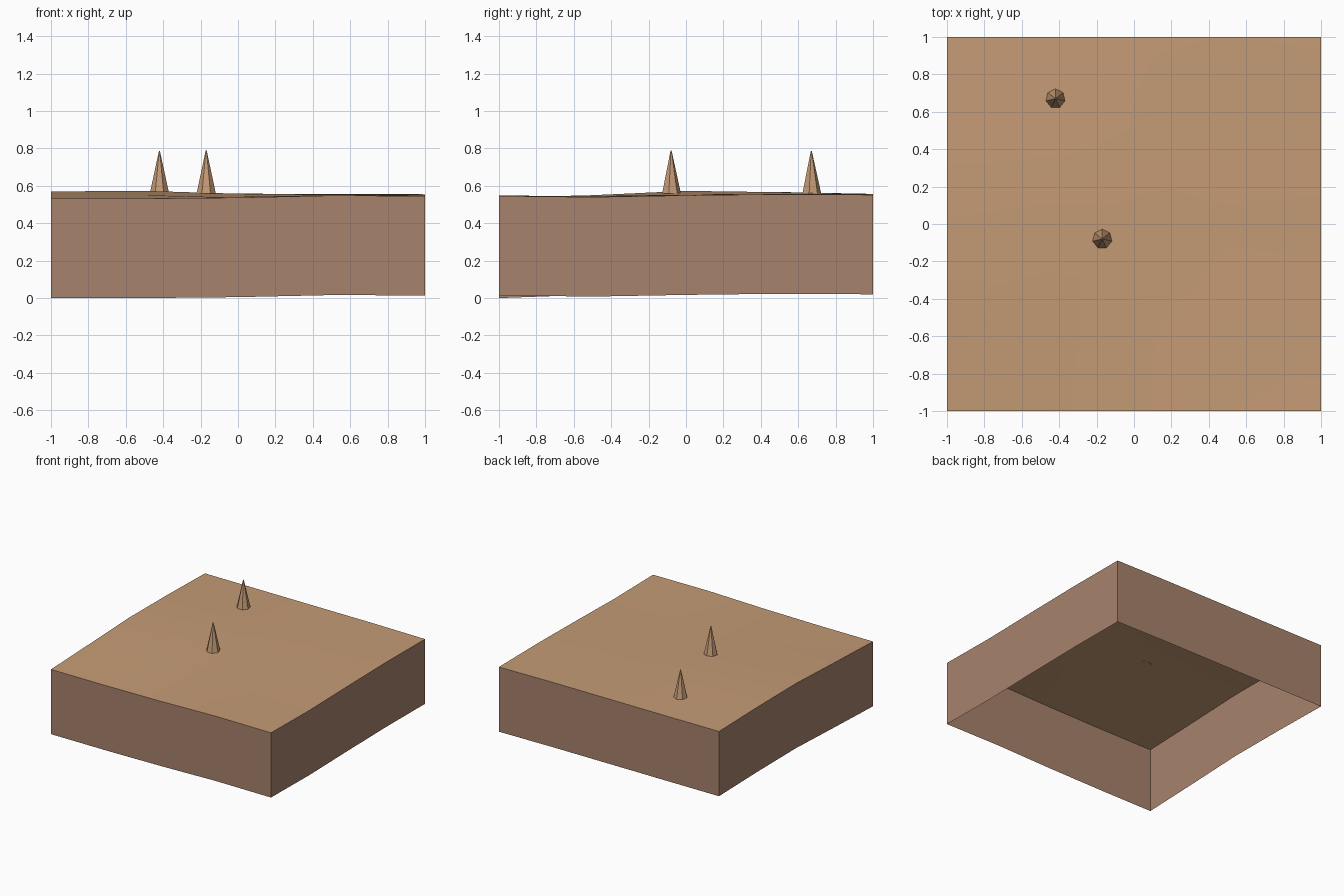
import bpy, bmesh, math

cube = bpy.data.objects.get("Cube")
if cube:
    bpy.data.objects.remove(cube, do_unlink=True)


def make_material(name, rgb):
    mat = bpy.data.materials.new(name)
    mat.use_nodes = True
    color = (*rgb, 1)
    mat.diffuse_color = color
    mat.node_tree.nodes["Principled BSDF"].inputs["Base Color"].default_value = color
    return mat


sand = make_material("sand", (0.56, 0.33, 0.18))
earth = make_material("brown earth", (0.39, 0.225, 0.15))

# Gentle ground heights: rows run front to back, columns left to right
HEIGHTS = [
    (0.532, 0.532, 0.537, 0.548, 0.546),
    (0.550, 0.550, 0.545, 0.545, 0.540),
    (0.570, 0.573, 0.558, 0.553, 0.549),
    (0.567, 0.566, 0.558, 0.557, 0.555),
    (0.557, 0.556, 0.556, 0.556, 0.552),
]
DEPTH = 0.532
N = len(HEIGHTS)


def finish(bm, name, materials):
    mesh = bpy.data.meshes.new(name)
    bm.to_mesh(mesh)
    bm.free()
    for mat in materials:
        mesh.materials.append(mat)
    obj = bpy.data.objects.new(name, mesh)
    bpy.context.collection.objects.link(obj)
    return obj


# Ground sheet with an open-bottomed skirt dropped from its border
bm = bmesh.new()
bmesh.ops.create_grid(bm, x_segments=N - 1, y_segments=N - 1, size=1)
for v in bm.verts:
    col = round((v.co.x + 1) / 2 * (N - 1))
    row = round((v.co.y + 1) / 2 * (N - 1))
    v.co.z = HEIGHTS[row][col]
bmesh.ops.triangulate(bm, faces=bm.faces[:])
border = [e for e in bm.edges if e.is_boundary]
skirt = bmesh.ops.extrude_edge_only(bm, edges=border)["geom"]
for item in skirt:
    if isinstance(item, bmesh.types.BMVert):
        item.co.z -= DEPTH
    elif isinstance(item, bmesh.types.BMFace):
        item.material_index = 1
bm.normal_update()
for face in bm.faces:
    out = face.calc_center_median() if face.material_index else None
    facing = face.normal.x * out.x + face.normal.y * out.y if out else face.normal.z
    if facing < 0:
        face.normal_flip()
ground = finish(bm, "ground_block", [sand, earth])
bpy.context.view_layer.objects.active = ground
ground.select_set(True)
bpy.ops.object.shade_smooth_by_angle(angle=math.radians(30))


# Seven-sided spikes standing on the ground
def spike(name, x, y, base, tip):
    bm = bmesh.new()
    bmesh.ops.create_cone(bm, cap_ends=True, segments=7, radius1=0.053,
                          radius2=0.003, depth=tip - base)
    obj = finish(bm, name, [sand])
    obj.location = (x, y, (base + tip) / 2)


spike("back_spike", -0.42, 0.67, 0.558, 0.785)
spike("middle_spike", -0.17, -0.08, 0.558, 0.788)
